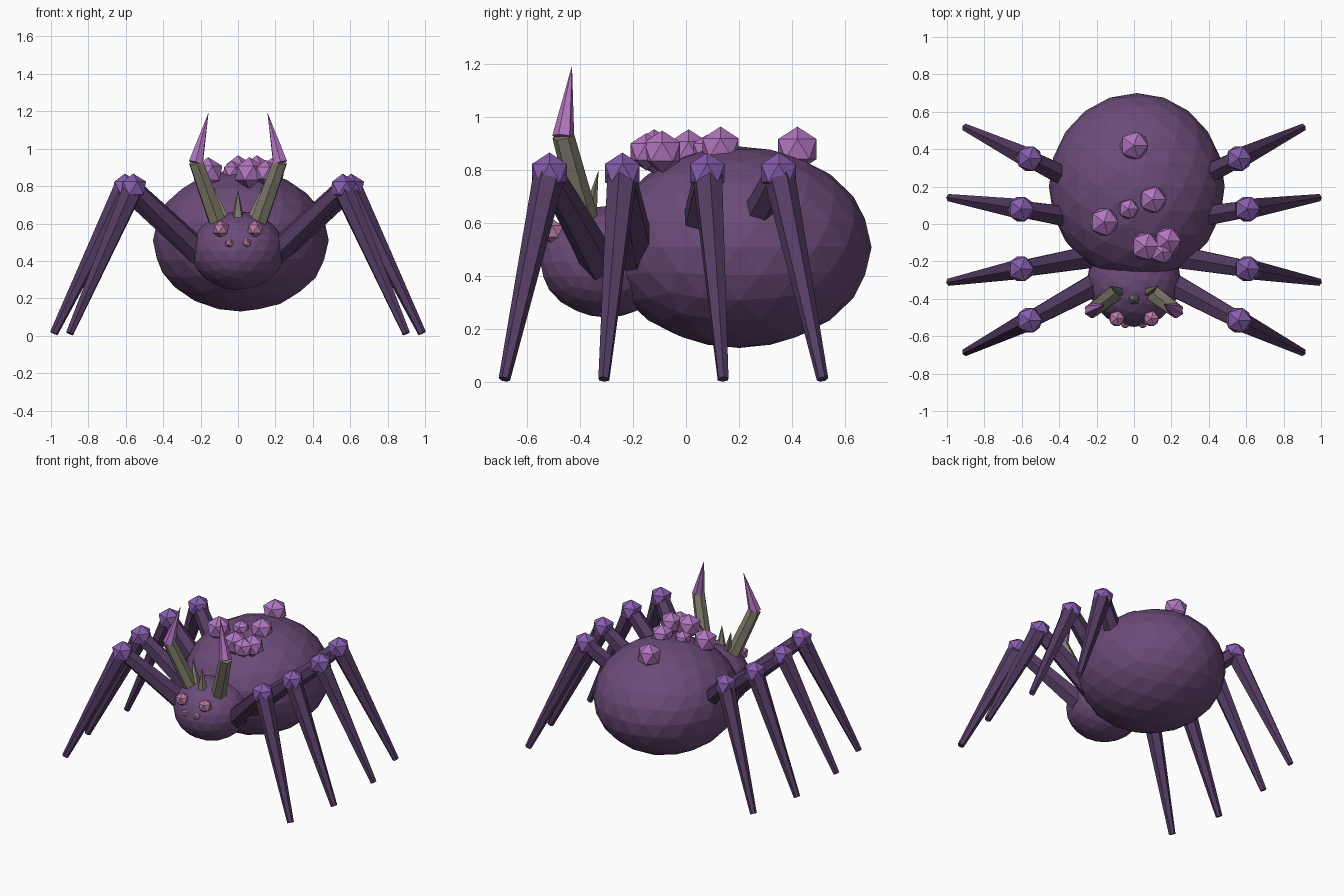
import bpy
from mathutils import Vector

if "Cube" in bpy.data.objects:
    bpy.data.objects.remove(bpy.data.objects["Cube"])


def material(name, rgb):
    m = bpy.data.materials.new(name)
    m.diffuse_color = (*rgb, 1)
    m.use_nodes = True
    m.node_tree.nodes["Principled BSDF"].inputs["Base Color"].default_value = m.diffuse_color
    return m


BODY = material("body purple", (0.15, 0.07, 0.19))
LEG = material("leg purple", (0.09, 0.045, 0.125))
KNEE = material("knee violet", (0.24, 0.11, 0.42))
PINK = material("growth pink", (0.44, 0.18, 0.52))
EYE = material("eye pink", (0.50, 0.20, 0.40))
HORN = material("horn grey", (0.22, 0.20, 0.15))


def ball(name, mat, loc, size, detail=1):
    """Faceted ball; size is a radius or three radii."""
    bpy.ops.mesh.primitive_ico_sphere_add(subdivisions=detail, radius=1, location=loc)
    o = bpy.context.object
    o.name = name
    o.scale = size if isinstance(size, tuple) else (size,) * 3
    o.data.materials.append(mat)
    return o


def taper(name, mat, a, b, ra, rb, sides=6):
    """Tapered rod from point a to point b."""
    a, b = Vector(a), Vector(b)
    bpy.ops.mesh.primitive_cone_add(vertices=sides, radius1=ra, radius2=rb,
                                    depth=(b - a).length, location=(a + b) / 2)
    o = bpy.context.object
    o.name = name
    o.rotation_mode = 'QUATERNION'
    o.rotation_quaternion = (b - a).to_track_quat('Z', 'Y')
    o.data.materials.append(mat)
    return o


# Body
ball("abdomen", BODY, (0.015, 0.2, 0.51), (0.47, 0.5, 0.38), 3)
ball("head", BODY, (0, -0.3, 0.455), (0.25, 0.25, 0.21), 3)

# Growths on the back
for i, (x, y, z, r) in enumerate([
        (0, 0.42, 0.88, 0.085), (0.10, 0.13, 0.885, 0.08), (-0.03, 0.08, 0.875, 0.06),
        (-0.16, 0.01, 0.87, 0.085), (0.06, -0.12, 0.87, 0.085),
        (0.18, -0.09, 0.87, 0.08), (0.15, -0.15, 0.87, 0.07)]):
    ball(f"back_growth_{i + 1}", PINK, (x, y, z), r)

# Legs: hip, knee and foot positions for one side
LEGS = [((0.20, -0.32, 0.44), (0.56, -0.515, 0.79), (0.90, -0.685, 0.012)),
        ((0.20, -0.17, 0.44), (0.605, -0.24, 0.79), (0.985, -0.31, 0.012)),
        ((0.20, 0.015, 0.44), (0.605, 0.08, 0.79), (0.985, 0.14, 0.012)),
        ((0.20, 0.17, 0.44), (0.56, 0.35, 0.79), (0.90, 0.515, 0.012))]

for side, s in (("right", 1), ("left", -1)):
    def flip(p):
        return (p[0] * s, p[1], p[2])

    for i, (hip, knee, foot) in enumerate(LEGS):
        tag = f"{side}_{i + 1}"
        taper("upper_leg_" + tag, LEG, flip(hip), flip(knee), 0.07, 0.05)
        ball("knee_" + tag, KNEE, flip(knee), 0.077)
        taper("lower_leg_" + tag, LEG, flip(knee), flip(foot), 0.06, 0.022)

    # Horn with a pointed tip, and a small spike behind it
    taper("horn_" + side, HORN, flip((0.10, -0.37, 0.58)), flip((0.225, -0.463, 0.93)),
          0.05, 0.042)
    taper("horn_tip_" + side, PINK, flip((0.225, -0.463, 0.925)), flip((0.157, -0.43, 1.195)),
          0.042, 0)
    taper("small_spike_" + side, HORN, flip((0.07, -0.37, 0.6)), flip((0.13, -0.33, 0.80)),
          0.035, 0, 5)

    # Eyes
    ball("large_eye_" + side, EYE, flip((0.092, -0.505, 0.57)), 0.047)
    ball("small_eye_" + side, EYE, flip((0.047, -0.535, 0.495)), 0.025)

# Spike in the middle of the forehead
taper("middle_spike", HORN, (0, -0.40, 0.60), (0, -0.41, 0.78), 0.04, 0, 5)
